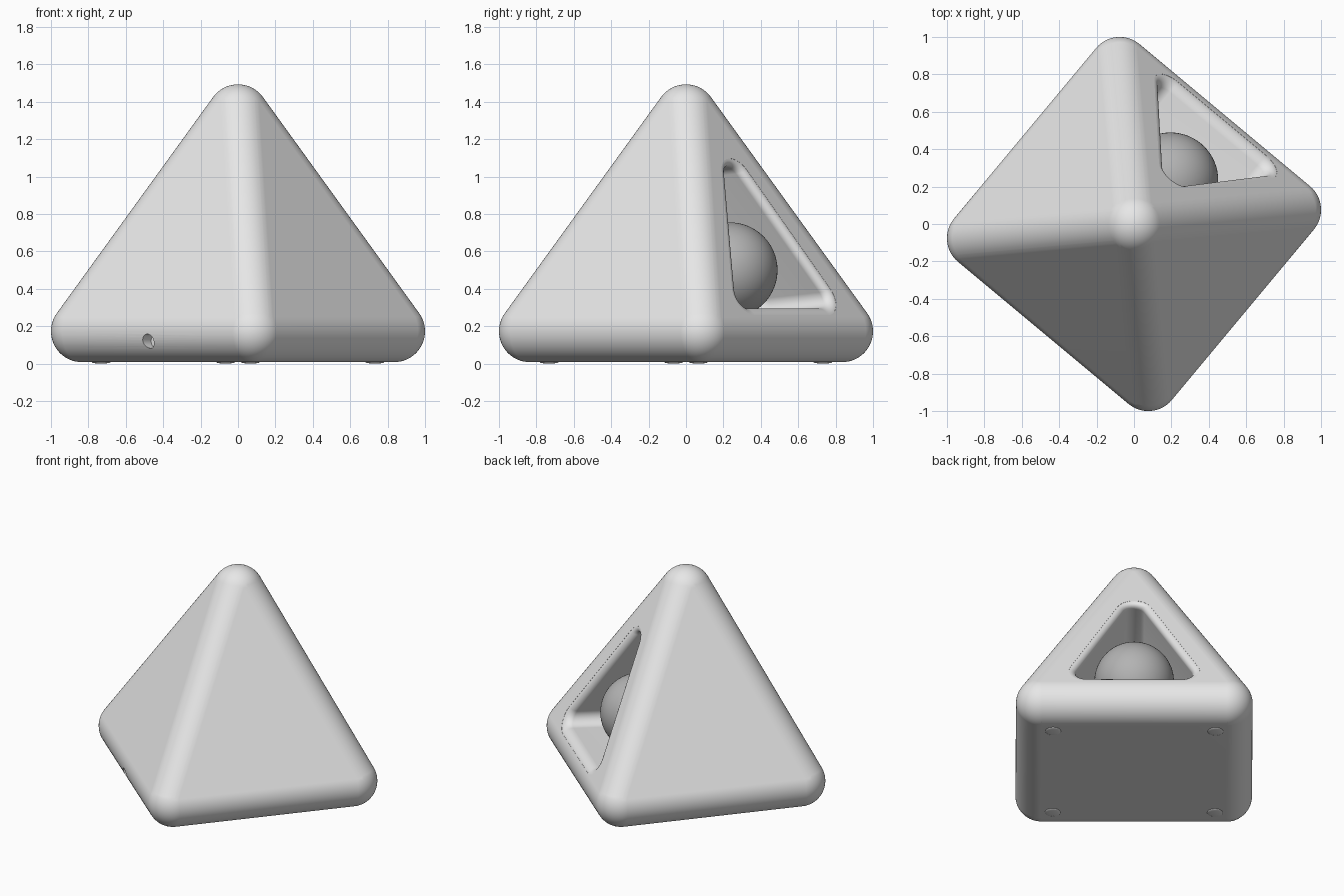
import bpy, bmesh, math
from mathutils import Vector, Matrix

if "Cube" in bpy.data.objects:
    bpy.data.objects.remove(bpy.data.objects["Cube"])

TURN = math.radians(5.2)          # twist of the square base
R = 0.165                         # rounding radius
Z0, Z1 = 0.173, 1.328             # rounding centres: base and apex
C = 0.835 / math.cos(TURN)        # base corner distance


def material(name, v):
    m = bpy.data.materials.new(name)
    m.diffuse_color = (v, v, v, 1)
    m.use_nodes = True
    m.node_tree.nodes["Principled BSDF"].inputs["Base Color"].default_value = m.diffuse_color
    return m


SHELL = material("light grey", 0.8)
BALL = material("mid grey", 0.45)


def make(name, bm, mat):
    bmesh.ops.recalc_face_normals(bm, faces=bm.faces)
    me = bpy.data.meshes.new(name)
    bm.to_mesh(me)
    bm.free()
    me.materials.append(mat)
    ob = bpy.data.objects.new(name, me)
    bpy.context.collection.objects.link(ob)
    return ob


def smooth(ob, angle=40):
    bpy.ops.object.select_all(action='DESELECT')
    ob.select_set(True)
    bpy.context.view_layer.objects.active = ob
    bpy.ops.object.shade_smooth_by_angle(angle=math.radians(angle))


# rounded pyramid: hull around five spheres
bm = bmesh.new()
centres = [Vector((C * math.cos(TURN + i * math.pi / 2), C * math.sin(TURN + i * math.pi / 2), Z0))
           for i in range(4)] + [Vector((0, 0, Z1))]
for c in centres:
    bmesh.ops.create_uvsphere(bm, u_segments=64, v_segments=32, radius=R,
                              matrix=Matrix.Translation(c) @ Matrix.Rotation(TURN, 4, 'Z'))
bmesh.ops.delete(bm, geom=bm.faces[:], context='FACES_ONLY')
bmesh.ops.delete(bm, geom=bm.edges[:], context='EDGES_FACES') if bm.edges else None
res = bmesh.ops.convex_hull(bm, input=bm.verts[:])
bmesh.ops.delete(bm, geom=[v for v in bm.verts if not v.link_faces], context='VERTS')
bmesh.ops.dissolve_limit(bm, angle_limit=math.radians(0.5), verts=bm.verts[:], edges=bm.edges[:])
body = make("pyramid_body", bm, SHELL)

# frame of the open face: outward h, sideways t, normal n, upslope s
az = TURN + math.pi / 4
h = Vector((math.cos(az), math.sin(az), 0))
t = Vector((-math.sin(az), math.cos(az), 0))
up = Vector((0, 0, 1))
base = C * math.cos(math.pi / 4)
slope = math.atan2(Z1 - Z0, base)
n = h * math.sin(slope) + up * math.cos(slope)
s = -h * math.cos(slope) + up * math.sin(slope)
plane = n.dot(h * base + up * Z0) + R

# window outline: rounded triangle, shrunk about its incentre
BOT, TOP, HALF = -0.06, 0.90, 0.41
side = math.hypot(TOP - BOT, HALF)
inr = (TOP - BOT) * HALF / (side + HALF)
mid = Vector((0, BOT + inr))
tri = [Vector((-HALF, BOT)), Vector((HALF, BOT)), Vector((0, TOP))]


def ring(bm, inset, depth, steps=10):
    rad = max(0.03, 0.07 - inset)
    k = (inr - inset - rad) / inr
    ang = math.atan2(HALF, TOP - BOT)
    arcs = [(math.pi - ang, 1.5 * math.pi), (-math.pi / 2, ang), (ang, math.pi - ang)]
    vs = []
    for p, (a0, a1) in zip(tri, arcs):
        q = mid + (p - mid) * k
        for i in range(steps + 1):
            a = a0 + (a1 - a0) * i / steps
            x, y = q.x + rad * math.cos(a), q.y + rad * math.sin(a)
            y += 0.41 * max(depth, 0)
            vs.append(bm.verts.new(t * x + s * y + n * (plane - depth)))
    return vs


# cutter for the display niche with a soft lip
bm = bmesh.new()
LIP = 0.045
stages = [(-LIP, -0.1)]
for i in range(9):
    a = math.pi / 2 * i / 8
    stages.append((-LIP * (1 - math.sin(a)), 0.001 + LIP * (1 - math.cos(a))))
stages += [(0, 0.38), (0.02, 0.46), (0.06, 0.53), (0.12, 0.56)]
rings = [ring(bm, *st) for st in stages]
for a, b in zip(rings, rings[1:]):
    for i in range(len(a)):
        j = (i + 1) % len(a)
        bm.faces.new((a[i], a[j], b[j], b[i]))
bm.faces.new(rings[0])
bm.faces.new(rings[-1])
niche = make("niche_cutter", bm, SHELL)

# cutter for the cable hole in the opposite side
bm = bmesh.new()
rot = h.to_track_quat('Z', 'Y').to_matrix().to_4x4()
bmesh.ops.create_cone(bm, cap_ends=True, segments=32, radius1=0.038, radius2=0.038, depth=0.2,
                      matrix=Matrix.Translation(-h * 0.78 + up * 0.12) @ rot)
hole = make("cable_hole_cutter", bm, SHELL)

for cutter in (niche, hole):
    mod = body.modifiers.new("cut", 'BOOLEAN')
    mod.operation, mod.solver, mod.object = 'DIFFERENCE', 'EXACT', cutter
    bpy.ops.object.select_all(action='DESELECT')
    bpy.context.view_layer.objects.active = body
    body.select_set(True)
    bpy.ops.object.modifier_apply(modifier=mod.name)
for cutter in (niche, hole):
    bpy.data.objects.remove(cutter)
smooth(body)
wn = body.modifiers.new("weighted", 'WEIGHTED_NORMAL')
wn.keep_sharp = True

# ball resting in the niche
bm = bmesh.new()
bmesh.ops.create_uvsphere(bm, u_segments=64, v_segments=32, radius=0.255,
                          matrix=Matrix.Translation(h * 0.305 + up * 0.5))
smooth(make("ball", bm, BALL))

# four low round feet
bm = bmesh.new()
for i in (-1, 1):
    for j in (-1, 1):
        p = h * 0.52 * i + t * 0.52 * j + up * 0.008
        bmesh.ops.create_uvsphere(bm, u_segments=32, v_segments=12, radius=1,
                                  matrix=Matrix.Translation(p) @ Matrix.Diagonal((0.05, 0.05, 0.008, 1)))
smooth(make("feet", bm, SHELL), 60)
